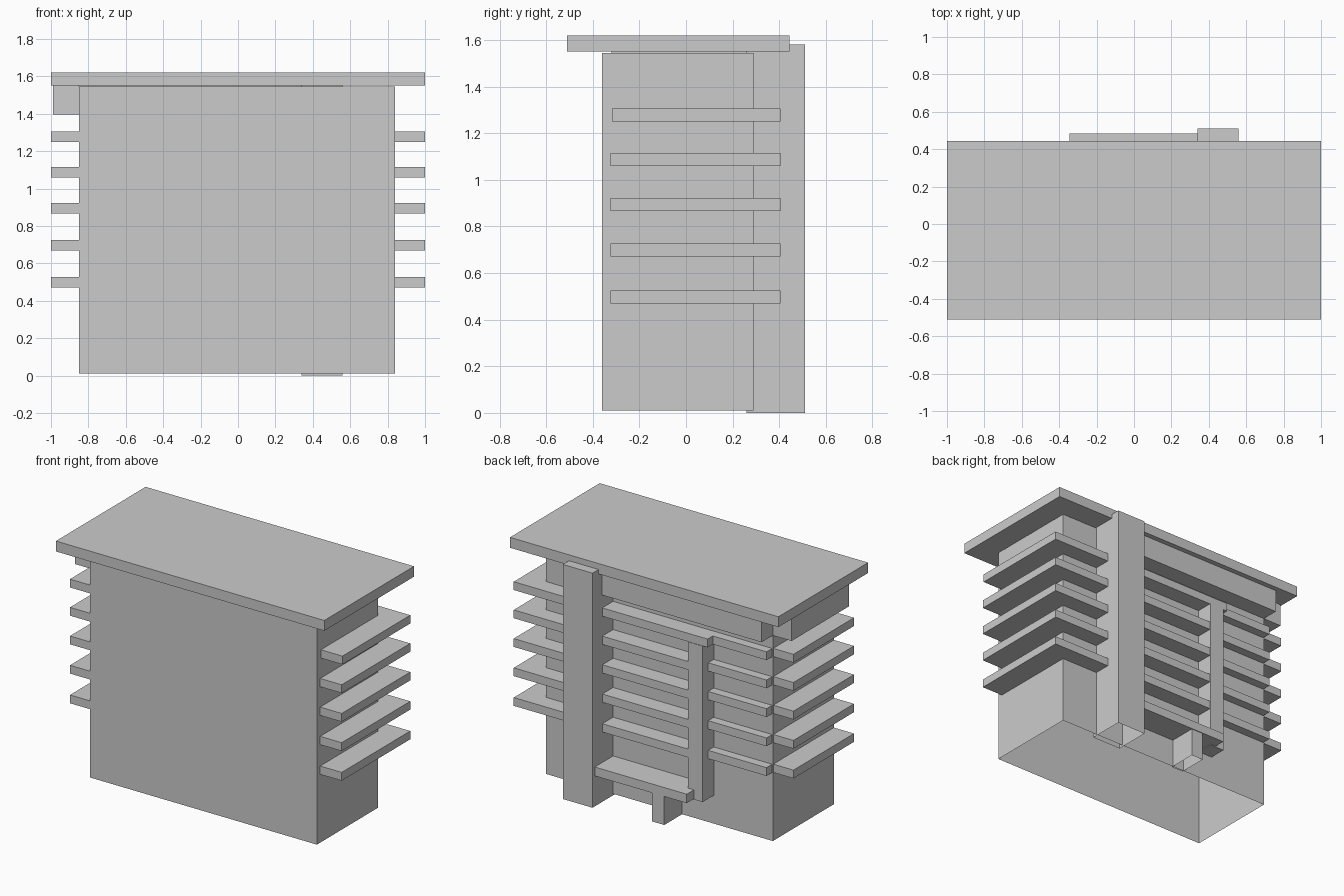
import bpy, bmesh

if "Cube" in bpy.data.objects:
    bpy.data.objects.remove(bpy.data.objects["Cube"])


def prism(name, outline, z0, z1, open_bottom=False):
    """Extrude a counter-clockwise xy outline from z0 to z1."""
    bm = bmesh.new()
    base = bm.faces.new([bm.verts.new((x, y, z0)) for x, y in outline])
    ret = bmesh.ops.extrude_face_region(bm, geom=[base], use_keep_orig=True)
    top = [g for g in ret["geom"] if isinstance(g, bmesh.types.BMVert)]
    bmesh.ops.translate(bm, verts=top, vec=(0, 0, z1 - z0))
    bmesh.ops.recalc_face_normals(bm, faces=bm.faces)
    if open_bottom:
        bm.faces.ensure_lookup_table()
        low = [f for f in bm.faces if all(abs(v.co.z - z0) < 1e-6 for v in f.verts)]
        bmesh.ops.delete(bm, geom=low, context="FACES_ONLY")
    mesh = bpy.data.meshes.new(name)
    bm.to_mesh(mesh)
    bm.free()
    obj = bpy.data.objects.new(name, mesh)
    bpy.context.collection.objects.link(obj)
    return obj


def box(name, x, y, z, open_bottom=False):
    outline = [(x[0], y[0]), (x[1], y[0]), (x[1], y[1]), (x[0], y[1])]
    return prism(name, outline, z[0], z[1], open_bottom)


# Main block and overhanging roof slab
box("main_block", (-0.85, 0.84), (-0.36, 0.29), (0.01, 1.545), True)
box("roof_slab", (-1, 1), (-0.51, 0.445), (1.55, 1.62))

# Stair tower and entrance pier at the back, open underneath
box("stair_tower", (0.34, 0.56), (0.26, 0.51), (0, 1.58), True)
box("entrance_pier", (-0.174, -0.084), (0.28, 0.48), (0.01, 0.21), True)

# Balconies on every floor
levels = [0.47, 0.67, 0.867, 1.06, 1.25]
for i, z in enumerate(levels, 1):
    span = (z, z + 0.056)
    is_top = i == len(levels)
    end = -0.445 if is_top else -0.33
    front = -0.317 if is_top else -0.325
    # Right side balcony wrapping round the back corner, past the tower
    prism(f"wrap_balcony_{i}",
          [(0.84, front), (1, front), (1, 0.405), (end, 0.405), (end, 0.29), (0.84, 0.29)],
          *span)
    box(f"left_balcony_{i}", (-1, -0.85), (-0.36, 0.285), span)
    box(f"rear_balcony_{i}", (-0.845, -0.35), (0.29, 0.35), span)

# Entrance canopy and the post closing the rear balconies
box("entrance_canopy", (-0.345, 0.34), (0.29, 0.485), (0.205, 0.265))
box("rear_post", (-0.41, -0.30), (0.29, 0.408), (0.20, 1.25))

# Deep bands below the roof
box("rear_top_band", (-0.85, 0.34), (0.29, 0.41), (1.395, 1.55))
box("left_top_band", (-0.99, -0.85), (-0.32, 0.29), (1.395, 1.55))
